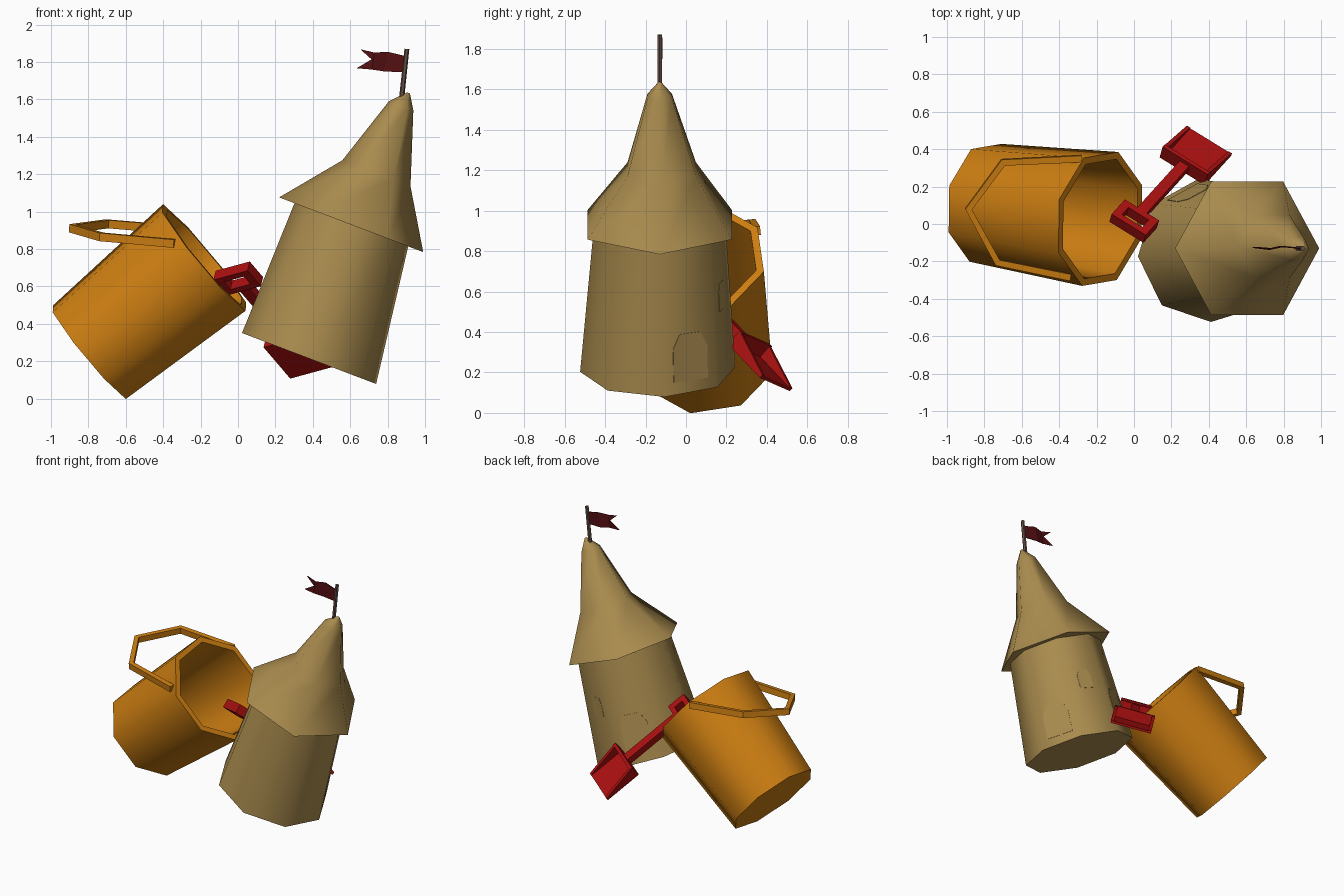
import bpy, bmesh, math
from mathutils import Vector, Matrix

cube = bpy.data.objects.get("Cube")
if cube:
    bpy.data.objects.remove(cube)


def material(name, rgb):
    m = bpy.data.materials.new(name)
    m.use_nodes = True
    m.diffuse_color = (*rgb, 1)
    m.node_tree.nodes["Principled BSDF"].inputs["Base Color"].default_value = (*rgb, 1)
    return m


SAND = material("sand", (0.40, 0.26, 0.076))
ORANGE = material("bucket orange", (0.61, 0.21, 0.006))
RED = material("shovel red", (0.40, 0.005, 0.005))
FLAG = material("flag dark red", (0.09, 0.005, 0.006))
WOOD = material("pole brown", (0.127, 0.08, 0.061))


def finish(name, bm, mat, angle=None):
    bmesh.ops.recalc_face_normals(bm, faces=bm.faces)
    me = bpy.data.meshes.new(name)
    bm.to_mesh(me)
    bm.free()
    me.materials.append(mat)
    ob = bpy.data.objects.new(name, me)
    bpy.context.collection.objects.link(ob)
    if angle:
        bpy.ops.object.select_all(action="DESELECT")
        ob.select_set(True)
        bpy.context.view_layer.objects.active = ob
        bpy.ops.object.shade_smooth_by_angle(angle=math.radians(angle))
    return ob


def loft(name, rings, sides, e1, e2, mat, angle=None, offset=0):
    """Skin polygons given as (centre, radius); ends are capped."""
    bm = bmesh.new()
    prev = None
    for i, (c, r) in enumerate(rings):
        loop = []
        for k in range(sides):
            t = 2 * math.pi * k / sides + offset
            loop.append(bm.verts.new(Vector(c) + r * (math.cos(t) * e1 + math.sin(t) * e2)))
        if prev:
            for k in range(sides):
                j = (k + 1) % sides
                bm.faces.new((prev[k], prev[j], loop[j], loop[k]))
        if i in (0, len(rings) - 1):
            bm.faces.new(loop)
        prev = loop
    return finish(name, bm, mat, angle)


# Bucket: eight-sided, tipped over, hollow
axis = Vector((0.768, -0.108, 0.633)).normalized()
b1 = Vector((0.095, 0.352, -0.055))
b1 = (b1 - axis * b1.dot(axis)).normalized()
b2 = axis.cross(b1)
rim = Vector((-0.18, 0.027, 0.755))
base = rim - axis * 0.8
loft("bucket", [(base, 0.33), (rim, 0.375), (rim, 0.335), (base + axis * 0.04, 0.29)],
     8, b1, b2, ORANGE, 50)

# Bucket handle: flat bar bent through five points
path = [Vector(p) for p in ((-0.34, -0.285, 0.83), (-0.73, -0.205, 0.865), (-0.885, 0.08, 0.91),
                            (-0.70, 0.33, 0.935), (-0.28, 0.35, 0.90))]
up = (path[2] - path[0]).cross(path[4] - path[2]).normalized()
bm = bmesh.new()
prev = None
for i, p in enumerate(path):
    d0 = (p - path[max(i - 1, 0)]).normalized()
    d1 = (path[min(i + 1, 4)] - p).normalized()
    tangent = (d0 + d1).normalized()
    side = tangent.cross(up).normalized()
    v = side.cross(tangent)
    loop = [bm.verts.new(p + side * a * 0.018 + v * b * 0.022)
            for a, b in ((-1, -1), (1, -1), (1, 1), (-1, 1))]
    if prev:
        for k in range(4):
            bm.faces.new((prev[k], prev[k - 1], loop[k - 1], loop[k]))
    if i in (0, 4):
        bm.faces.new(loop)
    prev = loop
finish("bucket_handle", bm, ORANGE)

# Tower: leaning body, flared roof with a bent tip
lean = Vector((0.355, 0, 0.935)).normalized()
t1 = Vector((lean.z, 0, -lean.x))
t2 = Vector((0, 1, 0))
ROLL = math.radians(5)
foot = Vector((0.38, -0.14, 0.215))
eave = Vector((0.605, -0.13, 0.93))
loft("tower_body", [(foot, 0.385), (eave + lean * 0.02, 0.325)], 8, t1, t2, SAND, 50, ROLL)
loft("tower_roof", [(eave, 0.412), ((0.74, -0.12, 1.205), 0.195),
                    ((0.872, -0.13, 1.565), 0.07), ((0.912, -0.13, 1.635), 0.008)],
     6, t1, t2, SAND, 65)


# Arched openings as thin plates on the tower sides
def arch(name, facet, height, w, h):
    bm = bmesh.new()
    t = math.pi / 8 + facet * math.pi / 4 + ROLL
    f = height / (eave - foot).length
    out = math.cos(t) * t1 + math.sin(t) * t2
    r = (0.385 - 0.06 * f) * math.cos(math.pi / 8)
    centre = foot.lerp(eave, f) + out * r
    rise = ((eave - foot) - out * 0.06 * math.cos(math.pi / 8)).normalized()
    across = out.cross(rise).normalized()
    normal = rise.cross(across)
    if normal.dot(out) < 0:
        normal = -normal
    outline = ((-1, -1), (1, -1), (1, 0.4), (0.6, 1), (-0.6, 1), (-1, 0.4))
    face = bm.faces.new([bm.verts.new(centre + across * a * w + rise * b * h - normal * 0.003)
                         for a, b in outline])
    new = bmesh.ops.extrude_face_region(bm, geom=[face])["geom"]
    bmesh.ops.translate(bm, vec=normal * 0.006, verts=[g for g in new if isinstance(g, bmesh.types.BMVert)])
    finish(name, bm, SAND)


arch("side_door", 0, 0.18, 0.095, 0.12)
arch("back_door", 2, 0.22, 0.095, 0.12)
arch("back_window", 1, 0.42, 0.05, 0.07)

# Flagpole
pole_foot, pole_top = Vector((0.872, -0.13, 1.58)), Vector((0.903, -0.13, 1.87))
pole_dir = (pole_top - pole_foot).normalized()
loft("flagpole", [(pole_foot, 0.014), (pole_top, 0.013)], 6,
     Vector((pole_dir.z, 0, -pole_dir.x)), t2, WOOD)

# Flag: wavy swallowtail strip
top = ((0.893, 1.832), (0.80, 1.855), (0.73, 1.85), (0.655, 1.868))
low = ((0.885, 1.745), (0.78, 1.75), (0.715, 1.76), (0.635, 1.767))
wave = (-0.13, -0.12, -0.135, -0.125)
bm = bmesh.new()
a, b = ([bm.verts.new((x, y, z)) for (x, z), y in zip(edge, wave)] for edge in (top, low))
notch = bm.verts.new((0.715, -0.13, 1.814))
for i in range(2):
    bm.faces.new((a[i], a[i + 1], b[i + 1], b[i]))
bm.faces.new((a[2], notch, b[2]))
bm.faces.new((a[2], a[3], notch))
bm.faces.new((b[2], notch, b[3]))
flag = finish("flag", bm, FLAG)
mod = flag.modifiers.new("thickness", "SOLIDIFY")
mod.thickness = 0.006
mod.offset = 0

# Shovel: local x across, y along towards the tip, z out of the scoop
along = Vector((0.53, 0.585, -0.62)).normalized()
across = Vector((0.83, -0.51, 0.225))
across = (across - along * across.dot(along)).normalized()
frame = Matrix((across, along, across.cross(along))).transposed().to_4x4()
frame.translation = (0.257, 0.282, 0.307)


def box(bm, x, y, z, tip=None):
    """Box from ranges; tip lowers the top at the far y end."""
    v = [bm.verts.new(frame @ Vector((x[i], y[j], tip if (tip and j and k) else z[k])))
         for i in (0, 1) for j in (0, 1) for k in (0, 1)]
    for f in ((0, 1, 3, 2), (4, 6, 7, 5), (0, 4, 5, 1), (2, 3, 7, 6), (0, 2, 6, 4), (1, 5, 7, 3)):
        bm.faces.new([v[i] for i in f])


bm = bmesh.new()
box(bm, (-0.145, 0.145), (0, 0.27), (0, 0.015))
box(bm, (-0.145, 0.145), (0, 0.022), (0, 0.09))
for s in (-1, 1):
    box(bm, sorted((s * 0.123, s * 0.145)), (0, 0.27), (0, 0.09), tip=0.02)
finish("shovel_scoop", bm, RED)

bm = bmesh.new()
box(bm, (-0.03, 0.03), (-0.44, 0.01), (0.015, 0.065))
finish("shovel_shaft", bm, RED)

bm = bmesh.new()
for y in (-0.565, -0.465):
    box(bm, (-0.11, 0.11), (y, y + 0.035), (0.005, 0.07))
for s in (-1, 1):
    box(bm, sorted((s * 0.065, s * 0.11)), (-0.535, -0.46), (0.005, 0.07))
finish("shovel_grip", bm, RED)
